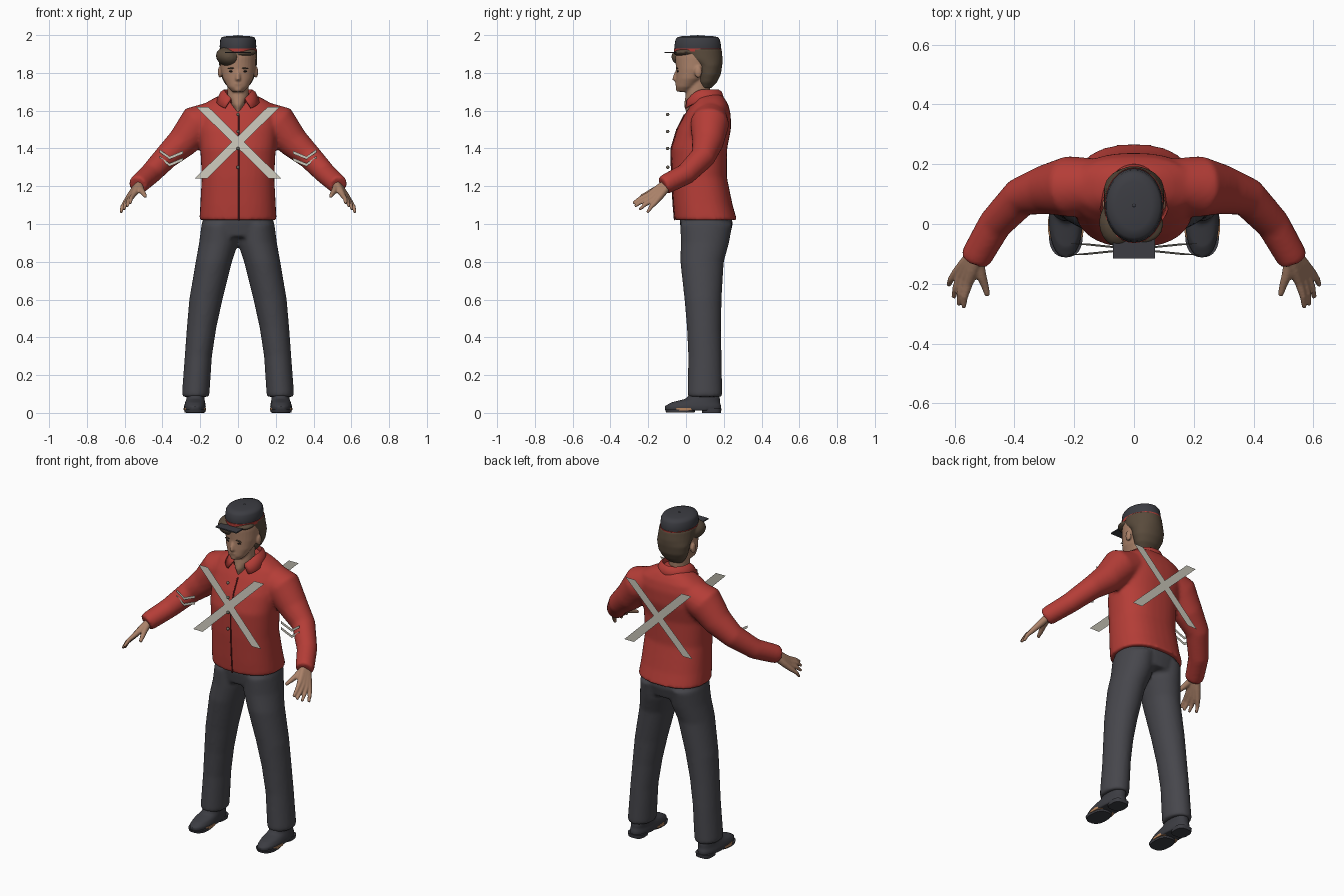
import bpy, bmesh, math
from mathutils import Vector, Matrix

cube = bpy.data.objects.get("Cube")
if cube:
    bpy.data.objects.remove(cube, do_unlink=True)


def material(name, r, g, b):
    m = bpy.data.materials.new(name)
    m.use_nodes = True
    m.diffuse_color = (r, g, b, 1)
    m.node_tree.nodes["Principled BSDF"].inputs["Base Color"].default_value = (r, g, b, 1)
    return m


RED = material("jacket red", .46, .047, .038)
SEAM = material("seam dark red", .12, .012, .012)
GREY = material("trouser charcoal", .062, .062, .072)
DARK = material("cap and shoe slate", .045, .046, .055)
SKIN = material("skin", .40, .22, .14)
HAIR = material("hair brown", .10, .07, .045)
CREAM = material("strap cream", .58, .56, .48)
BRONZE = material("button bronze", .16, .14, .11)
TAN = material("sole tan", .5, .25, .12)
BLACK = material("eye black", .02, .015, .012)


def bridge(bm, rings):
    """Skin a list of vertex-position rings and cap both ends."""
    loops = [[bm.verts.new(p) for p in ring] for ring in rings]
    n = len(loops[0])
    for a, b in zip(loops, loops[1:]):
        for i in range(n):
            bm.faces.new((a[i], a[(i + 1) % n], b[(i + 1) % n], b[i]))
    bm.faces.new(loops[0])
    bm.faces.new(loops[-1])


def stack(bm, rings, power=2.0, sides=32):
    """Horizontal superellipse rings: z, x, y, half width, half depth."""
    def shape(v):
        return math.copysign(abs(v) ** (2 / power), v)
    angles = [2 * math.pi * i / sides for i in range(sides)]
    bridge(bm, [[(x + rx * shape(math.cos(a)), y + ry * shape(math.sin(a)), z) for a in angles]
                for z, x, y, rx, ry in rings])


def tube(bm, points, side=1, sides=16):
    """Round tube through x, y, z, radius points; side=-1 mirrors it."""
    centres = [Vector((x * side, y, z)) for x, y, z, r in points]
    rings = []
    for i, c in enumerate(centres):
        t = (centres[min(i + 1, len(centres) - 1)] - centres[max(i - 1, 0)]).normalized()
        u = t.cross(Vector((0, 1, 0))).normalized()
        v = t.cross(u)
        r = points[i][3]
        rings.append([c + r * (u * math.cos(k * 2 * math.pi / sides) + v * math.sin(k * 2 * math.pi / sides))
                      for k in range(sides)])
    bridge(bm, rings)


def ball(bm, loc, radii, turn=0):
    m = Matrix.Translation(loc) @ Matrix.Rotation(turn, 4, 'Y') @ Matrix.Diagonal((*radii, 1))
    bmesh.ops.create_uvsphere(bm, u_segments=20, v_segments=12, radius=1, matrix=m)


def finish(name, bm, mat, voxel=0, smooth=6, thick=0):
    bmesh.ops.recalc_face_normals(bm, faces=bm.faces)
    mesh = bpy.data.meshes.new(name)
    bm.to_mesh(mesh)
    bm.free()
    mesh.materials.append(mat)
    ob = bpy.data.objects.new(name, mesh)
    bpy.context.collection.objects.link(ob)
    bpy.ops.object.select_all(action='DESELECT')
    ob.select_set(True)
    bpy.context.view_layer.objects.active = ob
    bpy.ops.object.shade_smooth_by_angle(angle=math.radians(50))
    if voxel:
        rm = ob.modifiers.new("blend", 'REMESH')
        rm.mode, rm.voxel_size, rm.use_smooth_shade = 'VOXEL', voxel, True
        sm = ob.modifiers.new("soften", 'SMOOTH')
        sm.factor, sm.iterations = .5, smooth
    if thick:
        ob.modifiers.new("thickness", 'SOLIDIFY').thickness = thick
    return ob


# Jacket: torso and sleeves blended into one cloth surface
torso = [(1.02, 0, .105, .205, .165), (1.1, 0, .09, .2, .157), (1.25, 0, .07, .192, .146),
         (1.4, 0, .07, .2, .148), (1.5, 0, .095, .21, .143), (1.58, 0, .115, .213, .122),
         (1.63, 0, .125, .19, .1), (1.665, 0, .125, .13, .08), (1.69, 0, .12, .075, .06)]
sleeve = [(.13, .13, 1.56, .09), (.215, .125, 1.53, .103), (.295, .115, 1.43, .083), (.38, .09, 1.355, .066),
          (.465, 0, 1.265, .057), (.525, -.105, 1.212, .053), (.532, -.122, 1.204, .05)]
bm = bmesh.new()
stack(bm, torso, 2.4)
for s in (1, -1):
    tube(bm, sleeve, s, 24)
finish("jacket", bm, RED, .011)

# Front seam and buttons
bm = bmesh.new()
tube(bm, [(.004, y - ry, z, .004) for z, x, y, rx, ry in torso[:6]], 1, 8)
finish("jacket_seam", bm, SEAM)
bm = bmesh.new()
for z in (1.3, 1.4, 1.49, 1.58):
    ball(bm, (0, -.097, z), (.009, .009, .009))
finish("buttons", bm, BRONZE)

# Turned-down collar, open at the front
bm = bmesh.new()
rows = []
for i in range(33):
    a = math.radians(28 + 304 * i / 32)
    sx, cy = math.sin(a), math.cos(a)
    f = max(0, cy) ** 2
    rows.append([bm.verts.new(p) for p in (
        (.064 * sx, .085 - .075 * cy, 1.68 - .05 * f),
        (.075 * sx, .088 - .085 * cy, 1.712 - .06 * f),
        (.092 * sx, .09 - .1 * cy, 1.70 - .06 * f),
        ((.118 + .04 * f) * sx, .095 - .112 * cy, 1.65 - .045 * f))])
for a, b in zip(rows, rows[1:]):
    for j in range(3):
        bm.faces.new((a[j], a[j + 1], b[j + 1], b[j]))
finish("collar", bm, RED, thick=.008)

# Trousers: hips and legs blended
bm = bmesh.new()
stack(bm, [(1.07, 0, .1, .18, .135), (1.0, 0, .108, .19, .14), (.93, 0, .105, .17, .125)], 2.3)
for s in (1, -1):
    stack(bm, [(z, s * x, y, rx, ry) for z, x, y, rx, ry in (
        (1.0, .095, .108, .098, .138), (.9, .102, .1, .104, .128), (.8, .128, .085, .096, .115),
        (.6, .17, .09, .088, .098), (.45, .193, .095, .078, .09), (.3, .21, .1, .072, .088),
        (.1, .224, .1, .073, .092), (.085, .224, .1, .069, .088))])
finish("trousers", bm, GREY, .011, 4)

for s, side in ((1, "left"), (-1, "right")):
    # Shoe with sole, heel and tan arch strip
    bm = bmesh.new()
    stack(bm, [(.012, s * .228, .037, .056, .148), (.035, s * .228, .037, .058, .15),
               (.055, s * .227, .05, .053, .13), (.075, s * .225, .09, .048, .09),
               (.14, s * .224, .105, .046, .06)], 2.3)
    finish(side + "_shoe", bm, DARK, .007, 3)
    bm = bmesh.new()
    stack(bm, [(0, s * .228, .135, .047, .05), (.022, s * .228, .135, .05, .053)], 3)
    stack(bm, [(.002, s * .228, -.03, .054, .075), (.018, s * .228, -.03, .057, .081)], 2.5)
    finish(side + "_sole", bm, DARK)
    bm = bmesh.new()
    stack(bm, [(.012, s * .228, -.005, .059, .06), (.026, s * .228, -.005, .06, .06)], 3)
    finish(side + "_arch_strip", bm, TAN)

    # Hand: four fingers fanning from the wrist, plus thumb
    bm = bmesh.new()
    for i in range(4):
        k = i / 3
        wrist = Vector((.52 + .015 * k, -.11 + .012 * k, 1.212 - .014 * k))
        knuckle = Vector((.553 + .042 * k, -.198 + .036 * k, 1.155 - .04 * k))
        tip = Vector((.57 + .05 * k, -.28 + .075 * k * k, 1.11 - .05 * k))
        mid = knuckle.lerp(tip, .55) + Vector((.004, 0, .005))
        tube(bm, [(*wrist, .022), (*wrist.lerp(knuckle, .5), .02), (*knuckle, .015), (*mid, .0115), (*tip, .008)], s, 10)
    tube(bm, [(.522, -.12, 1.2, .02), (.51, -.175, 1.175, .017), (.498, -.21, 1.158, .013), (.49, -.24, 1.145, .009)], s, 10)
    finish(side + "_hand", bm, SKIN, .005, 3)

    # Two rank chevrons floating in front of the sleeve
    bm = bmesh.new()
    for drop in (0, .037):
        pts = [(.415, 1.395), (.362, 1.358), (.29, 1.388)]
        top = [bm.verts.new((s * x, 0, z - drop)) for x, z in pts]
        low = [bm.verts.new((s * x, 0, z - drop - .016)) for x, z in pts]
        for i in (0, 1):
            bm.faces.new((top[i], top[i + 1], low[i + 1], low[i]))
    finish(side + "_chevrons", bm, CREAM)

# Crossed straps, front leaning with the chest, back upright
for name, y_top, y_low in (("front_straps", -.065, -.104), ("back_straps", .265, .265)):
    bm = bmesh.new()
    for s in (1, -1):
        bm.faces.new([bm.verts.new(p) for p in (
            (-.222 * s, y_top, 1.62), (-.157 * s, y_top, 1.62), (.23 * s, y_low, 1.24), (.165 * s, y_low, 1.24))])
    finish(name, bm, CREAM)

# Head, neck, nose and ears
bm = bmesh.new()
stack(bm, [(1.7, 0, -.012, .03, .03), (1.725, 0, .0, .055, .054), (1.77, 0, .025, .08, .078),
           (1.82, 0, .045, .092, .098), (1.88, 0, .058, .095, .115), (1.94, 0, .06, .09, .112)])
stack(bm, [(1.59, 0, .06, .012, .06), (1.63, 0, .055, .036, .066), (1.67, 0, .06, .056, .064), (1.78, 0, .07, .058, .06)])
tube(bm, [(0, -.046, 1.815, .007), (0, -.058, 1.785, .01), (0, -.06, 1.768, .014), (0, -.05, 1.76, .01)])
ball(bm, (0, -.046, 1.742), (.024, .012, .008))
ball(bm, (0, -.04, 1.712), (.02, .014, .013))
for s in (1, -1):
    ball(bm, (s * .095, .065, 1.805), (.012, .02, .032))
finish("head", bm, SKIN, .006, 4)

bm = bmesh.new()
for s in (1, -1):
    ball(bm, (s * .036, -.043, 1.808), (.013, .006, .005))
finish("eyes", bm, BLACK)

# Hair: back shell, side-swept fringe and brows
bm = bmesh.new()
stack(bm, [(1.72, 0, .105, .05, .03), (1.75, 0, .112, .075, .052), (1.79, 0, .12, .092, .064),
           (1.84, 0, .118, .1, .074), (1.875, 0, .09, .102, .104), (1.93, 0, .07, .1, .118)])
ball(bm, (-.05, .005, 1.885), (.068, .083, .052), .25)
ball(bm, (.03, .0, 1.905), (.07, .066, .02), -.1)
finish("hair", bm, HAIR, .007, 3)
bm = bmesh.new()
for s in (1, -1):
    ball(bm, (s * .037, -.047, 1.824), (.02, .005, .004), s * .12)
finish("eyebrows", bm, HAIR)

# Cap with red band, peak and crown button
bm = bmesh.new()
stack(bm, [(1.91, 0, .062, .094, .12), (1.94, 0, .062, .097, .124), (1.975, 0, .062, .094, .118),
           (1.989, 0, .062, .086, .108), (1.995, 0, .062, .06, .08), (1.997, 0, .062, .02, .03)])
ball(bm, (0, .062, 1.996), (.006, .006, .004))
finish("cap", bm, DARK)
bm = bmesh.new()
stack(bm, [(1.912, 0, .062, .098, .125), (1.93, 0, .062, .099, .126)])
finish("cap_band", bm, RED)
bm = bmesh.new()
bmesh.ops.create_cube(bm, size=1, matrix=Matrix.Translation((0, -.045, 1.908)) @ Matrix.Diagonal((.14, .14, .007, 1)))
finish("cap_peak", bm, DARK)
